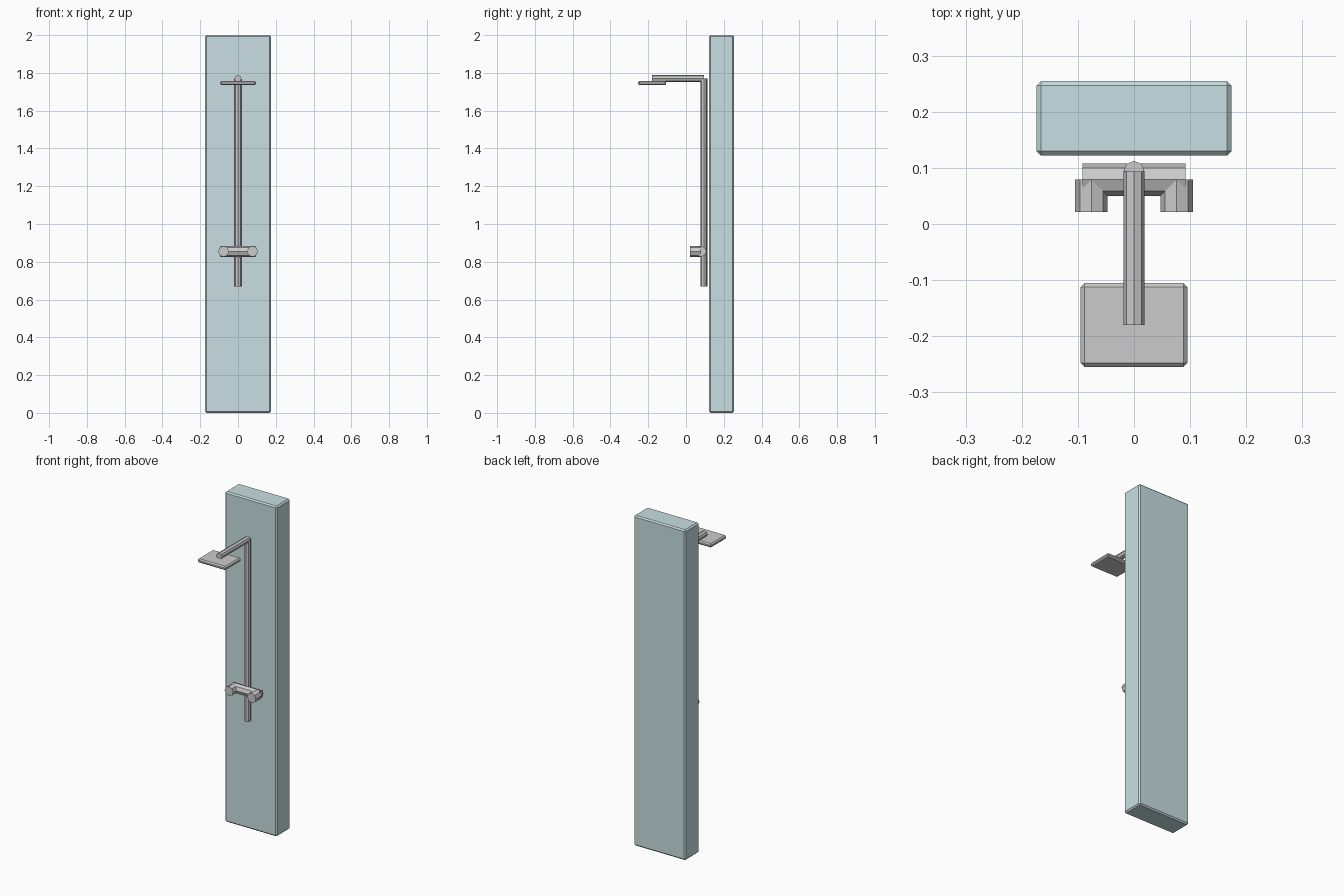
import bpy
from math import pi

if "Cube" in bpy.data.objects:
    bpy.data.objects.remove(bpy.data.objects["Cube"])


def material(name, color):
    m = bpy.data.materials.new(name)
    m.diffuse_color = color
    m.use_nodes = True
    m.node_tree.nodes["Principled BSDF"].inputs["Base Color"].default_value = m.diffuse_color
    return m


def box(name, x, y, z, bevel):
    """Chamfered box from (min, max) ranges."""
    ranges = (x, y, z)
    bpy.ops.mesh.primitive_cube_add(size=1, location=[(a + b) / 2 for a, b in ranges])
    o = bpy.context.object
    o.name = name
    o.scale = [b - a for a, b in ranges]
    bpy.ops.object.transform_apply(location=False, rotation=False, scale=True)
    mod = o.modifiers.new("chamfer", "BEVEL")
    mod.width = bevel
    mod.segments = 1
    return o


def rod(name, radius, length, location, rotation=(0, 0, 0), sides=8):
    bpy.ops.mesh.primitive_cylinder_add(vertices=sides, radius=radius, depth=length,
                                        location=location, rotation=rotation)
    o = bpy.context.object
    o.name = name
    return o


ALONG_X = (0, pi / 2, 0)
ALONG_Y = (pi / 2, 0, 0)

# wall panel
panel = box("wall_panel", (-0.174, 0.174), (0.122, 0.2545), (0, 2), 0.008)
panel.data.materials.append(material("panel_teal", (0.58, 0.74, 0.76, 1)))

# riser pipe and overhead arm
rod("riser_pipe", 0.0185, 1.10, (0, 0.094, 1.22))
rod("shower_arm", 0.0185, 0.274, (0, -0.043, 1.77), ALONG_Y)

# shower head plate
box("shower_head", (-0.095, 0.095), (-0.2545, -0.105), (1.735, 1.758), 0.007)

# mixer bar with a knob at each end
rod("mixer_bar", 0.029, 0.184, (0, 0.079, 0.855), ALONG_X)
for side, label in ((-1, "left"), (1, "right")):
    rod("mixer_knob_" + label, 0.029, 0.058, (side * 0.076, 0.05, 0.855), ALONG_Y)
